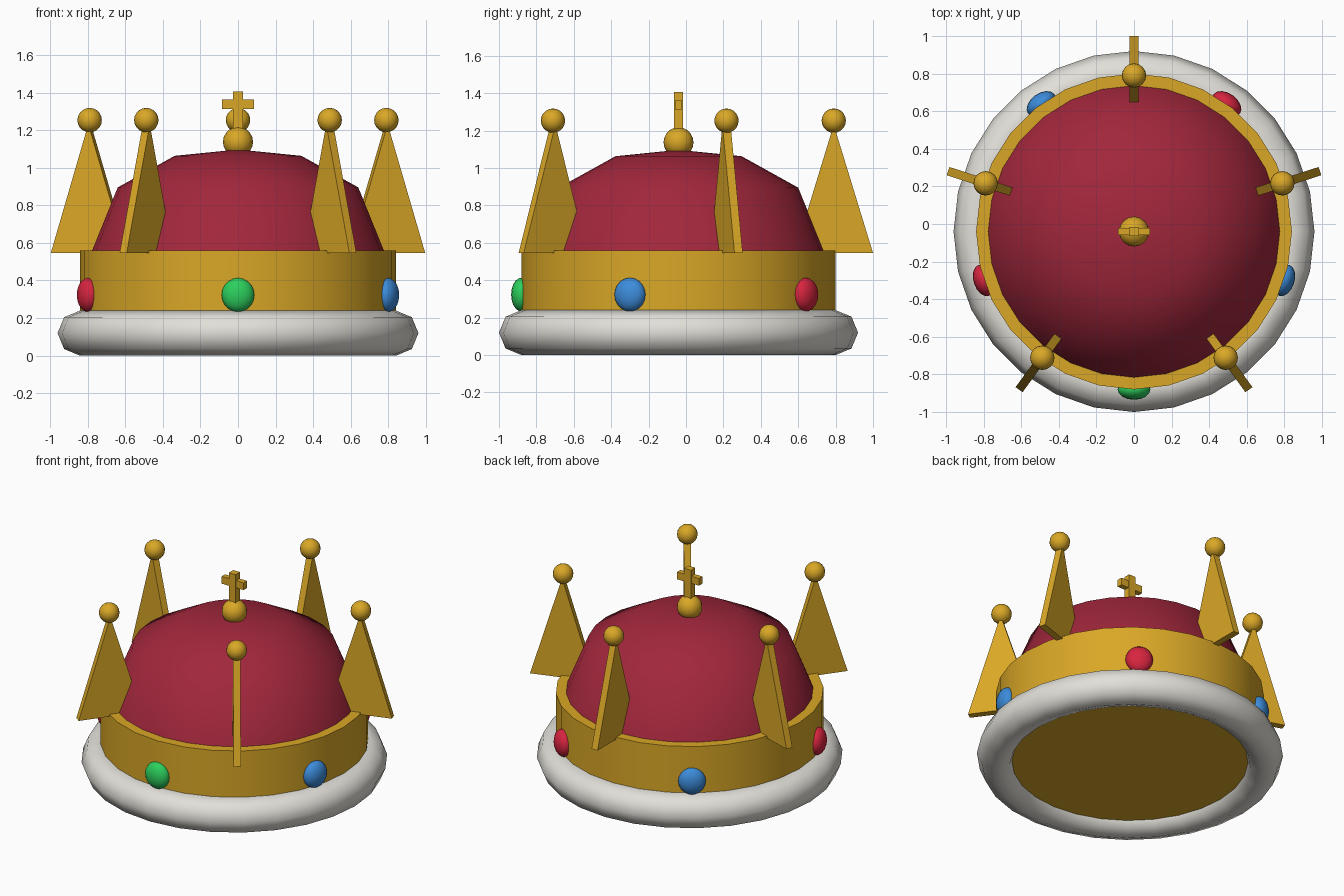
import bpy, bmesh, math
from mathutils import Matrix, Vector

if "Cube" in bpy.data.objects:
    bpy.data.objects.remove(bpy.data.objects["Cube"])

CY = -0.04      # crown axis in y
SIDES = 28


def material(name, rgb):
    m = bpy.data.materials.new(name)
    m.diffuse_color = (*rgb, 1)
    m.use_nodes = True
    m.node_tree.nodes["Principled BSDF"].inputs["Base Color"].default_value = m.diffuse_color
    return m


gold = material("gold", (0.70, 0.39, 0.02))
velvet = material("velvet_red", (0.36, 0.02, 0.045))
fur = material("fur_white", (0.76, 0.74, 0.69))
ruby = material("gem_red", (0.68, 0.018, 0.05))
emerald = material("gem_green", (0.025, 0.62, 0.11))
sapphire = material("gem_blue", (0.045, 0.26, 0.70))


def make(name, bm, mat, smooth=None):
    """Turn a bmesh into an object; smooth is the sharp-edge angle in degrees."""
    bmesh.ops.recalc_face_normals(bm, faces=bm.faces)
    me = bpy.data.meshes.new(name)
    bm.to_mesh(me)
    bm.free()
    me.materials.append(mat)
    ob = bpy.data.objects.new(name, me)
    bpy.context.collection.objects.link(ob)
    if smooth:
        bpy.ops.object.select_all(action='DESELECT')
        ob.select_set(True)
        bpy.context.view_layer.objects.active = ob
        bpy.ops.object.shade_smooth_by_angle(angle=math.radians(smooth))
    return ob


def lathe(name, profile, mat, smooth, closed=False):
    """Spin an (r, z) profile round the crown axis."""
    bm = bmesh.new()
    vs = [bm.verts.new((r, CY, z)) for r, z in profile]
    pairs = list(zip(vs, vs[1:])) + ([(vs[-1], vs[0])] if closed else [])
    edges = [bm.edges.new(p) for p in pairs]
    bmesh.ops.spin(bm, geom=vs + edges, cent=(0, CY, 0), axis=(0, 0, 1),
                   angle=math.tau, steps=SIDES, use_duplicate=False)
    bmesh.ops.remove_doubles(bm, verts=bm.verts, dist=1e-4)
    return make(name, bm, mat, smooth)


def ball(name, loc, size, mat, angle=0, u=16, v=10):
    bm = bmesh.new()
    bmesh.ops.create_uvsphere(bm, u_segments=u, v_segments=v, radius=1)
    bm.transform(Matrix.Translation(loc) @ Matrix.Rotation(angle, 4, 'Z')
                 @ Matrix.Diagonal((*size, 1)))
    return make(name, bm, mat, 80)


def box(name, loc, size, mat):
    bm = bmesh.new()
    bmesh.ops.create_cube(bm, size=1)
    bm.transform(Matrix.Translation(loc) @ Matrix.Diagonal((*size, 1)))
    return make(name, bm, mat)


def around(r, deg, z):
    a = math.radians(deg)
    return Vector((r * math.cos(a), CY + r * math.sin(a), z))


# Fur rim, gold band and velvet dome
rim = [(0.84 + 0.12 * math.cos(i * math.pi / 4), 0.12 + 0.12 * math.sin(i * math.pi / 4))
       for i in range(8)]
lathe("fur_rim", rim, fur, 80, closed=True)
lathe("gold_band", [(0, 0.07), (0.84, 0.07), (0.84, 0.56), (0.76, 0.56)], gold, 30)
lathe("velvet_dome", [(0.777, 0.557), (0.64, 0.895), (0.337, 1.063), (0, 1.097)], velvet, 60)

# Five radial spikes with balls on their tips
for k in range(5):
    deg = 90 + 72 * k
    bm = bmesh.new()
    tri = [(0.62, 0.545), (1.04, 0.545), (0.835, 1.215), (0.825, 1.215)]
    face = bm.faces.new([bm.verts.new((r, -0.023, z)) for r, z in tri])
    ext = bmesh.ops.extrude_face_region(bm, geom=[face])
    bmesh.ops.translate(bm, vec=(0, 0.046, 0),
                        verts=[g for g in ext["geom"] if isinstance(g, bmesh.types.BMVert)])
    bm.transform(Matrix.Translation((0, CY, 0)) @ Matrix.Rotation(math.radians(deg), 4, 'Z'))
    make(f"spike_{k + 1}", bm, gold)
    ball(f"spike_ball_{k + 1}", around(0.83, deg, 1.253), (0.065,) * 3, gold)

# Five oval gems on the band, between the spikes
for k, mat in enumerate((emerald, sapphire, ruby, sapphire, ruby)):
    deg = -90 + 72 * k
    ball(f"gem_{k + 1}", around(0.84, deg, 0.323), (0.055, 0.087, 0.09), mat,
         math.radians(deg))

# Orb and cross on top
ball("top_orb", (0, CY, 1.137), (0.08,) * 3, gold)
box("cross_upright", (0, CY, 1.295), (0.052, 0.048, 0.22), gold)
box("cross_bar", (0, CY, 1.337), (0.168, 0.037, 0.05), gold)
